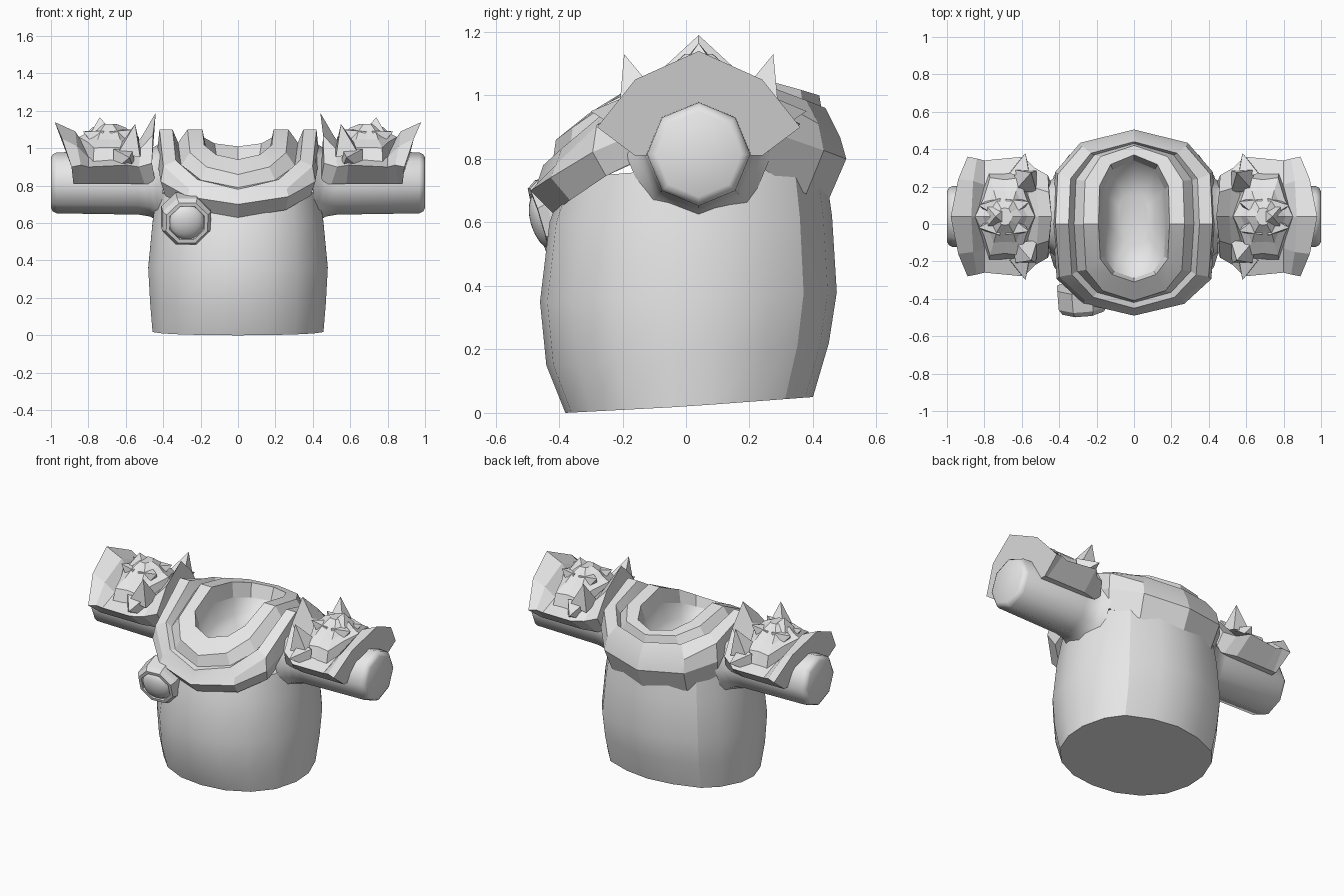
import bpy, bmesh, math
from mathutils import Vector

cube = bpy.data.objects.get("Cube")
if cube:
    bpy.data.objects.remove(cube, do_unlink=True)

grey = bpy.data.materials.new("plain grey")
grey.use_nodes = True
tone = (0.8, 0.8, 0.8, 1)
grey.diffuse_color = tone
grey.node_tree.nodes["Principled BSDF"].inputs["Base Color"].default_value = tone


def finish(name, bm, angle=30, mirror=False):
    mesh = bpy.data.meshes.new(name)
    bm.to_mesh(mesh)
    bm.free()
    mesh.materials.append(grey)
    ob = bpy.data.objects.new(name, mesh)
    bpy.context.collection.objects.link(ob)
    if mirror:
        ob.modifiers.new("both sides", 'MIRROR')
    if angle:
        bpy.ops.object.select_all(action='DESELECT')
        ob.select_set(True)
        bpy.context.view_layer.objects.active = ob
        bpy.ops.object.shade_smooth_by_angle(angle=math.radians(angle))
    return ob


def loft(name, rings, angle=30, mirror=False, caps=(0, -1)):
    """Skin a list of closed rings and cap the chosen ends."""
    bm = bmesh.new()
    rows = [[bm.verts.new(p) for p in ring] for ring in rings]
    n = len(rows[0])
    for a, b in zip(rows, rows[1:]):
        for i in range(n):
            j = (i + 1) % n
            bm.faces.new((a[i], a[j], b[j], b[i]))
    for end in caps:
        bm.faces.new(rows[end] if end else rows[0][::-1])
    if len(caps) == 2:
        bmesh.ops.recalc_face_normals(bm, faces=bm.faces)
    return finish(name, bm, angle, mirror)


def outline(half):
    """Complete a half outline (front to back) with its mirrored side."""
    return half + [(-u, v) for u, v in half[-2:0:-1]]


def oval(shape, rx, yf, yb, zs, zf, zb, power):
    """Stretch a unit outline; height runs from the sides to the front and back."""
    ring = []
    for u, v in shape:
        end, y = (zf, -v * yf) if v < 0 else (zb, v * yb)
        ring.append((u * rx, y, zs + (end - zs) * abs(v) ** power))
    return ring


# Torso: barrel shaped, with a firmer edge toward the back panel
torso_shape = outline([(0, -1), (.35, -.95), (.66, -.78), (.89, -.5), (1, -.13), (1, .2),
                       (.89, .55), (.72, .78), (.36, .94), (0, 1)])
torso = [(.457, -.38, .40, .02, 0, .05), (.47, -.44, .45, .18, .15, .22),
         (.48, -.46, .475, .36, .35, .38), (.457, -.43, .46, .6, .6, .62),
         (.435, -.38, .44, .77, .74, .76)]
loft("torso", [oval(torso_shape, *r, 1) for r in torso], 26)

# Mantle: saddle shaped collar with two stepped ridges
mantle_shape = outline([(0, -1), (.62, -.87), (.95, -.6), (1, 0), (.97, .55), (.66, .86), (0, 1)])
mantle = [(.36, -.36, .40, .86, .68, .70), (.41, -.42, .44, .87, .63, .65),
          (.435, -.49, .505, .95, .70, .80), (.42, -.47, .485, 1.1, .72, .87),
          (.35, -.45, .44, 1.1, .78, .96), (.32, -.42, .43, 1.03, .79, .94),
          (.27, -.41, .42, 1.1, .86, 1.0), (.19, -.31, .37, 1.1, .94, 1.01),
          (.17, -.29, .34, 1.0, .88, .93)]
loft("mantle", [oval(mantle_shape, *r, 1.3) for r in mantle], 18, caps=())

# Neck lining: a smooth bowl that closes the collar opening
bowl = [mantle[-1], (.145, -.23, .28, .89, .83, .86), (.08, -.12, .17, .83, .81, .82)]
loft("neck_lining", [oval(mantle_shape, *r, 1.3) for r in bowl], 60, caps=(-1,))

# Sleeves: eight sided tubes that flare into the torso and round off at the end
sleeve = []
for x, r in [(.40, .23), (.435, .2), (.47, .18), (.53, .17), (.97, .163), (.99, .153), (1, .135)]:
    sleeve.append([(x, .04 + r * math.sin(k * math.pi / 4), .815 + r * math.cos(k * math.pi / 4))
                   for k in range(8)])
loft("sleeves", sleeve, 50, True)


# Shoulder guards: peaked plates with raised inner and outer rims
def guard_row(apex, mid, corner, lower):
    """Each argument is x, half width, height; one row across the guard."""
    half = [lower, corner, mid]
    row = [(x, .04 - w, z) for x, w, z in half] + [(apex[0], .04, apex[2])]
    row += [(x, .04 + w, z) for x, w, z in reversed(half)]
    return row


rows = [guard_row((.44, 0, 1.19), (.455, .13, 1.07), (.46, .22, .92), (.44, .17, .81)),
        guard_row((.51, 0, 1.07), (.52, .15, 1.0), (.53, .26, .9), (.50, .18, .81)),
        guard_row((.56, 0, 1.0), (.57, .17, .96), (.59, .32, .91), (.58, .2, .81)),
        guard_row((.81, 0, 1.0), (.80, .17, .95), (.80, .30, .9), (.80, .2, .81)),
        guard_row((.87, 0, 1.09), (.86, .19, 1.01), (.84, .31, .91), (.86, .2, .81)),
        guard_row((.98, 0, 1.14), (.94, .2, 1.05), (.89, .32, .9), (.88, .2, .81))]
loft("shoulder_guards", rows, 0, True)


# Guard ornaments: a jagged mane around a small faceted face
def star_ring(rx, ry, z, notch, drop, n=12):
    pts = []
    for k in range(n):
        a = 2 * math.pi * k / n
        s = notch if k % 2 else 1
        y = ry * s * math.sin(a)
        pts.append((.69 + rx * s * math.cos(a), .04 + y, z - drop * abs(y)))
    return pts


loft("guard_manes", [star_ring(.17, .27, .97, .88, .25), star_ring(.16, .24, 1.06, .82, .28),
                     star_ring(.12, .16, 1.08, .85, .25), star_ring(.09, .1, 1.11, .8, .2),
                     star_ring(.04, .05, 1.13, .9, 0)], 0, True)


def spike(bm, base, tip, width, sides=4):
    """A pointed pyramid from base to tip."""
    base, tip = Vector(base), Vector(tip)
    axis = (tip - base).normalized()
    side = axis.orthogonal().normalized()
    other = axis.cross(side)
    ring = [bm.verts.new(base + width * (side * math.cos(2 * math.pi * k / sides)
                                         + other * math.sin(2 * math.pi * k / sides)))
            for k in range(sides)]
    point = bm.verts.new(tip)
    for k in range(sides):
        bm.faces.new((ring[k], ring[(k + 1) % sides], point))
    bm.faces.new(ring[::-1])


bm = bmesh.new()
for s in (-1, 1):
    spike(bm, (.58, .04 + s * .19, .98), (.55, .04 + s * .235, 1.13), .085)
    spike(bm, (.61, .04 + s * .22, .94), (.58, .04 + s * .34, .95), .08)
    spike(bm, (.65, .04 + s * .05, 1.05), (.56, .04 + s * .08, 1.1), .07)
    spike(bm, (.74, .04 + s * .05, 1.05), (.83, .04 + s * .06, 1.09), .07)
finish("guard_spikes", bm, 0, True)

bm = bmesh.new()
spike(bm, (.73, .04, 1.08), (.74, .04, 1.165), .09)
finish("guard_snouts", bm, 0, True)

# Badge: an eight sided frame with a domed stone, angled on the chest
center = Vector((-.275, -.43, .61))
turn = Vector((.08, -1, -.3)).to_track_quat('Z', 'Y').to_matrix()


def badge_ring(radius, height, n=8):
    return [center + turn @ Vector((radius * math.cos(2 * math.pi * (k + .5) / n),
                                    radius * math.sin(2 * math.pi * (k + .5) / n), height))
            for k in range(n)]


loft("badge_frame", [badge_ring(r, h) for r, h in
                     [(.14, -.1), (.14, .005), (.12, .035), (.1, .035), (.095, .01)]], 0)
loft("badge_stone", [badge_ring(.098 * math.cos(a), .01 + .05 * math.sin(a), 16)
                     for a in (0, .3, .6, .9, 1.2, 1.45)], 50)
